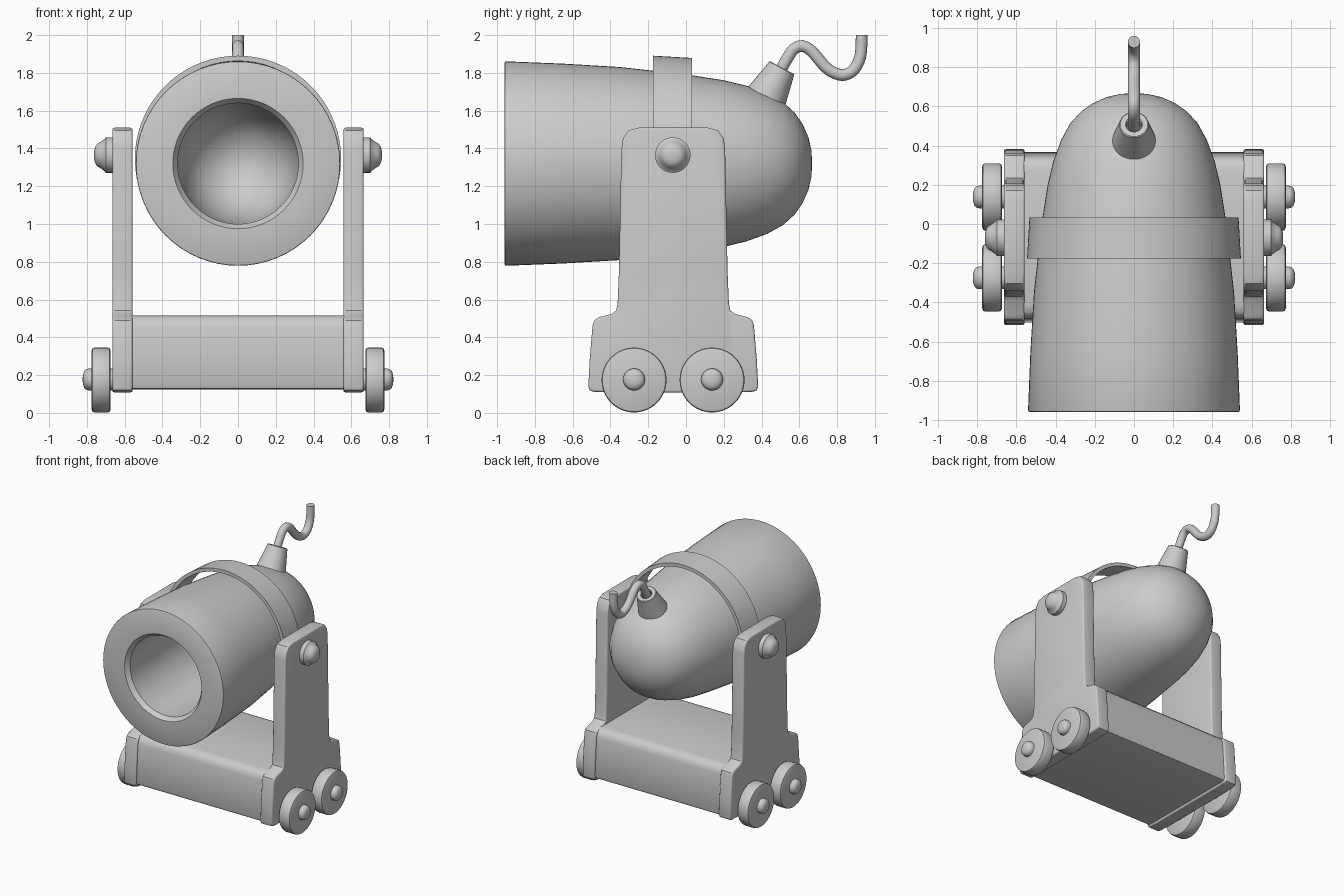
import bpy, bmesh, math
from mathutils import Matrix, Vector

if "Cube" in bpy.data.objects:
    bpy.data.objects.remove(bpy.data.objects["Cube"])


def finish(name, bm, angle=35):
    bmesh.ops.remove_doubles(bm, verts=bm.verts, dist=1e-5)
    bmesh.ops.recalc_face_normals(bm, faces=bm.faces)
    mesh = bpy.data.meshes.new(name)
    bm.to_mesh(mesh)
    bm.free()
    ob = bpy.data.objects.new(name, mesh)
    bpy.context.collection.objects.link(ob)
    bpy.ops.object.select_all(action='DESELECT')
    ob.select_set(True)
    bpy.context.view_layer.objects.active = ob
    bpy.ops.object.shade_smooth_by_angle(angle=math.radians(angle))
    return ob


def lathe(name, profile, origin, axis, sides=32):
    """Revolve (radius, height) points around an axis through origin."""
    bm = bmesh.new()
    vs = [bm.verts.new((r, 0, h)) for r, h in profile]
    es = [bm.edges.new(p) for p in zip(vs, vs[1:])]
    bmesh.ops.spin(bm, geom=vs + es, cent=(0, 0, 0), axis=(0, 0, 1),
                   angle=math.tau, steps=sides, use_merge=True)
    rot = Vector((0, 0, 1)).rotation_difference(Vector(axis)).to_matrix().to_4x4()
    bm.transform(Matrix.Translation(origin) @ rot)
    return finish(name, bm)


def prism(name, outline, x0, x1, bevel):
    """Extrude a (y, z) outline from x0 to x1 with rounded rims."""
    bm = bmesh.new()
    face = bm.faces.new([bm.verts.new((x0, y, z)) for y, z in outline])
    new = bmesh.ops.extrude_face_region(bm, geom=[face])['geom']
    bmesh.ops.translate(bm, vec=(x1 - x0, 0, 0),
                        verts=[v for v in new if isinstance(v, bmesh.types.BMVert)])
    bmesh.ops.recalc_face_normals(bm, faces=bm.faces)
    if bevel:
        rim = [e for e in bm.edges if abs(e.verts[0].co.x - e.verts[1].co.x) < 1e-6]
        bmesh.ops.bevel(bm, geom=rim, offset=bevel, segments=3, profile=0.5,
                        affect='EDGES', clamp_overlap=True)
    return finish(name, bm)


MID = -0.0675  # centre of the carriage along y


def mirrored(half):
    return half + [(2 * MID - y, z) for y, z in reversed(half)]


# Barrel: tapered outside, rounded breech, chamfered mouth and deep bore
barrel = [(0, 0.51), (0.06, 0.503), (0.12, 0.48), (0.2, 0.42), (0.26, 0.33), (0.30, 0.2),
          (0.32, 0.05), (0.32, -0.925), (0.345, -0.96), (0.533, -0.96), (0.539, -0.957),
          (0.541, -0.95), (0.529, -0.65), (0.511, -0.35), (0.489, -0.15), (0.466, 0.04),
          (0.441, 0.2), (0.412, 0.32), (0.372, 0.43), (0.325, 0.515), (0.27, 0.575),
          (0.21, 0.617), (0.14, 0.648), (0.07, 0.664), (0, 0.668)]
lathe("barrel", barrel, (0, 0, 1.32), (0, 1, 0), 64)

# Strap arching over the barrel
bm = bmesh.new()
rings = []
N = 40
for i in range(N + 1):
    a = math.radians(-11 + 202 * i / N)
    rings.append([bm.verts.new((r * math.cos(a), y, 1.345 + r * math.sin(a)))
                  for r, y in ((0.546, -0.175), (0.534, 0.032), (0.506, 0.032), (0.518, -0.175))])
for a, b in zip(rings, rings[1:]):
    for k in range(4):
        bm.faces.new((a[k], a[(k + 1) % 4], b[(k + 1) % 4], b[k]))
bm.faces.new(rings[0])
bm.faces.new(rings[-1])
finish("barrel_strap", bm)

# Carriage base and side arms
prism("carriage_base", mirrored([(-0.47, 0.125), (-0.495, 0.13), (-0.503, 0.15), (-0.483, 0.45),
                                 (-0.472, 0.485), (-0.45, 0.507), (-0.41, 0.516)]),
      -0.58, 0.58, 0)
arm = mirrored([(-0.40, 0.108), (-0.49, 0.112), (-0.51, 0.12), (-0.517, 0.14), (-0.51, 0.28),
                (-0.495, 0.46), (-0.485, 0.49), (-0.46, 0.507), (-0.39, 0.525),
                (-0.37, 0.542), (-0.362, 0.58), (-0.355, 0.75), (-0.342, 1.40),
                (-0.333, 1.455), (-0.305, 1.495), (-0.25, 1.51)])

wheel = [(0, 0), (0.155, 0), (0.168, 0.005), (0.172, 0.016), (0.172, 0.085),
         (0.168, 0.096), (0.155, 0.101), (0, 0.101)]
hub = [(0, 0), (0.058, 0), (0.058, 0.175), (0.054, 0.19), (0.043, 0.2), (0.025, 0.206), (0, 0.208)]
bolt = [(0, 0), (0.085, 0), (0.094, 0.01), (0.094, 0.05), (0.085, 0.056), (0.068, 0.08),
        (0.06, 0.095), (0.045, 0.105), (0.025, 0.111), (0, 0.112)]

for side, s in (("left", -1), ("right", 1)):
    prism(side + "_arm", arm, s * 0.558, s * 0.665, 0.012)
    lathe(side + "_pivot_bolt", bolt, (s * 0.65, -0.07, 1.365), (s, 0, 0))
    # Wheels with rounded hubs
    for end, y in (("front", -0.275), ("rear", 0.138)):
        lathe(f"{side}_{end}_wheel", wheel, (s * 0.674, y, 0.174), (s, 0, 0), 40)
        lathe(f"{side}_{end}_hub", hub, (s * 0.615, y, 0.177), (s, 0, 0))

# Fuse holder: tapered collar with a recessed top
collar = [(0, -0.06), (0.119, -0.06), (0.075, 0.152), (0.07, 0.156), (0.044, 0.156),
          (0.038, 0.15), (0.038, 0.09), (0, 0.09)]
lathe("fuse_holder", collar, (0, 0.435, 1.69), (0, 0.47, 0.88))

# Fuse rope: smooth path swept with a round section
path = [(0.475, 1.77), (0.535, 1.875), (0.57, 1.925), (0.615, 1.942), (0.665, 1.915),
        (0.735, 1.835), (0.785, 1.8), (0.835, 1.789), (0.885, 1.813), (0.918, 1.87),
        (0.928, 1.93), (0.93, 2.0)]
P = [Vector((0, y, z)) for y, z in path]
P = [2 * P[0] - P[1]] + P + [2 * P[-1] - P[-2]]
pts = []
for i in range(1, len(P) - 2):
    a, b, c, d = P[i - 1:i + 3]
    for k in range(4):
        t = k / 4
        pts.append(0.5 * (2 * b + (c - a) * t + (2 * a - 5 * b + 4 * c - d) * t * t
                          + (3 * b - a - 3 * c + d) * t ** 3))
pts.append(P[-2])
bm = bmesh.new()
rings = []
S = 16
for i, p in enumerate(pts):
    tan = (pts[min(i + 1, len(pts) - 1)] - pts[max(i - 1, 0)]).normalized()
    if i == len(pts) - 1:
        tan = Vector((0, 0, 1))
    nor = Vector((0, tan.z, -tan.y))
    rings.append([bm.verts.new(p + 0.031 * (Vector((1, 0, 0)) * math.cos(math.tau * k / S)
                                            + nor * math.sin(math.tau * k / S)))
                  for k in range(S)])
for a, b in zip(rings, rings[1:]):
    for k in range(S):
        bm.faces.new((a[k], a[(k + 1) % S], b[(k + 1) % S], b[k]))
bm.faces.new(rings[0])
bm.faces.new(rings[-1])
finish("fuse_rope", bm)
